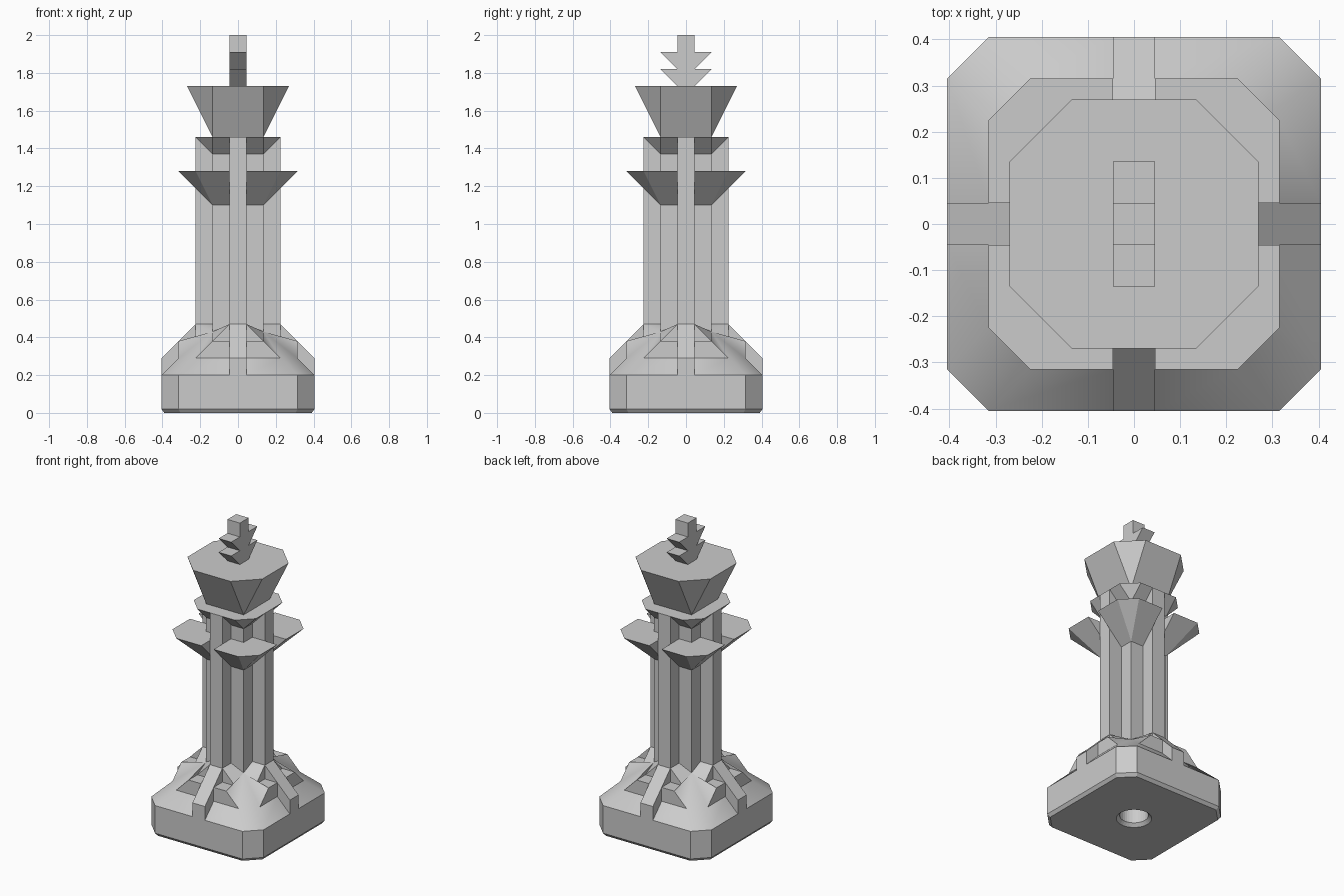
import bpy, bmesh, math
from mathutils import Vector, Matrix

if "Cube" in bpy.data.objects:
    bpy.data.objects.remove(bpy.data.objects["Cube"], do_unlink=True)

STONE = (0.6, 0.6, 0.6, 1)
mat = bpy.data.materials.new("stone_grey")
mat.use_nodes = True
mat.diffuse_color = STONE
mat.node_tree.nodes["Principled BSDF"].inputs["Base Color"].default_value = STONE

U = 0.09          # building unit
H = U / 2         # half width of ribs
BODY = 1.5 * U    # half width of the shaft core


def finish(bm, name):
    me = bpy.data.meshes.new(name)
    bm.to_mesh(me)
    bm.free()
    me.materials.append(mat)
    ob = bpy.data.objects.new(name, me)
    bpy.context.collection.objects.link(ob)
    return ob


def hull(points, name, turn=0):
    """Convex solid around points, turned about z by quarter turns."""
    bm = bmesh.new()
    rot = Matrix.Rotation(turn * math.pi / 2, 3, "Z")
    for p in points:
        bm.verts.new(rot @ Vector(p))
    res = bmesh.ops.convex_hull(bm, input=bm.verts)
    loose = [v for v in res["geom_interior"] if isinstance(v, bmesh.types.BMVert)]
    bmesh.ops.delete(bm, geom=loose, context="VERTS")
    bmesh.ops.dissolve_limit(bm, angle_limit=0.01, verts=bm.verts, edges=bm.edges)
    bmesh.ops.recalc_face_normals(bm, faces=bm.faces)
    return finish(bm, name)


def octagon(r, c, z):
    return [(r, -c, z), (r, c, z), (c, r, z), (-c, r, z),
            (-r, c, z), (-r, -c, z), (-c, -r, z), (c, -r, z)]


def square(r, z):
    return [(r, r, z), (-r, r, z), (-r, -r, z), (r, -r, z)]


def circle(r, z, n=32):
    return [(r * math.cos(2 * math.pi * i / n), r * math.sin(2 * math.pi * i / n), z)
            for i in range(n)]


def box(x0, x1, y0, y1, z0, z1):
    return [(x, y, z) for x in (x0, x1) for y in (y0, y1) for z in (z0, z1)]


# Base plinth with a round socket underneath
bm = bmesh.new()
rings = [octagon(0.405, 0.315, 0.2), octagon(0.405, 0.315, 0.02), octagon(0.39, 0.305, 0),
         circle(0.105, 0), circle(0.085, 0.02), circle(0.085, 0.14)]
loops = []
for ring in rings:
    vs = [bm.verts.new(p) for p in ring]
    loops.append((vs, [bm.edges.new((vs[i - 1], vs[i])) for i in range(len(vs))]))
for (_, a), (_, b) in zip(loops, loops[1:]):
    bmesh.ops.bridge_loops(bm, edges=a + b)
bm.faces.new(loops[0][0])
bm.faces.new(loops[-1][0])
bmesh.ops.recalc_face_normals(bm, faces=bm.faces)
finish(bm, "base_plinth")

# Stepped and sloping foot: one eighth, mirrored on the diagonal and turned
P = {
    "a": (H, .225, .47), "b": (BODY, .225, .38), "c": (BODY, .315, .38),
    "d": (.225, .315, .29), "e": (.315, .405, .2), "f": (H, .225, .38),
    "g": (H, .315, .38), "h": (H, .315, .29), "i": (H, .405, .2),
    "j": (H, BODY, .47), "k": (BODY, BODY, .43), "m": (.36, .36, .2),
}
FACES = ["kba", "kcb", "kdc", "ked", "abf", "fbcg", "gcdh", "hdei", "jka", "kme"]
bm = bmesh.new()
for q in range(4):
    rot = Matrix.Rotation(q * math.pi / 2, 3, "Z")
    for swap in (False, True):
        vs = {}
        for key, (x, y, z) in P.items():
            vs[key] = bm.verts.new(rot @ Vector((y, x, z) if swap else (x, y, z)))
        for f in FACES:
            bm.faces.new([vs[k] for k in (reversed(f) if swap else f)])
bmesh.ops.remove_doubles(bm, verts=bm.verts, dist=0.0005)
foot = finish(bm, "sloping_foot")
bpy.ops.object.select_all(action="DESELECT")
foot.select_set(True)
bpy.context.view_layer.objects.active = foot
bpy.ops.object.shade_smooth_by_angle(angle=math.radians(30))

# Shaft core
hull(square(BODY, 0.2) + square(BODY, 1.46), "shaft_core")

for q in range(4):
    # Rib running up the shaft, and the buttress below it
    hull(box(-H, H, 0.1, 0.225, 0.47, 1.46), "shaft_rib", q)
    profile = [(0.1, 0.19), (0.405, 0.19), (0.405, 0.29), (0.225, 0.47), (0.1, 0.47)]
    hull([(x, y, z) for x in (-H, H) for y, z in profile], "foot_buttress", q)

    # Flared collar lobes on each corner of the shaft
    for name, r, z0, z1 in (("lower_collar", 0.315, 1.10, 1.28),
                            ("upper_collar", 0.225, 1.37, 1.46)):
        under = [(H, H, z0), (BODY, H, z0), (BODY, BODY, z0), (H, BODY, z0)]
        rim = [(H, H, z1), (r, H, z1), (r, r - U, z1), (r - U, r, z1), (H, r, z1)]
        hull(under + rim, name, q)

# Crown
hull(square(BODY, 1.46) + octagon(2 * BODY, BODY, 1.73), "crown")

# Finial: two flared tiers and a cube
for z in (1.73, 1.82):
    hull([(x, s * y, h) for x in (-H, H) for s in (-1, 1)
          for y, h in ((H, z), (BODY, z + U))], "finial_tier")
hull(box(-H, H, -H, H, 1.91, 2.0), "finial_top")
